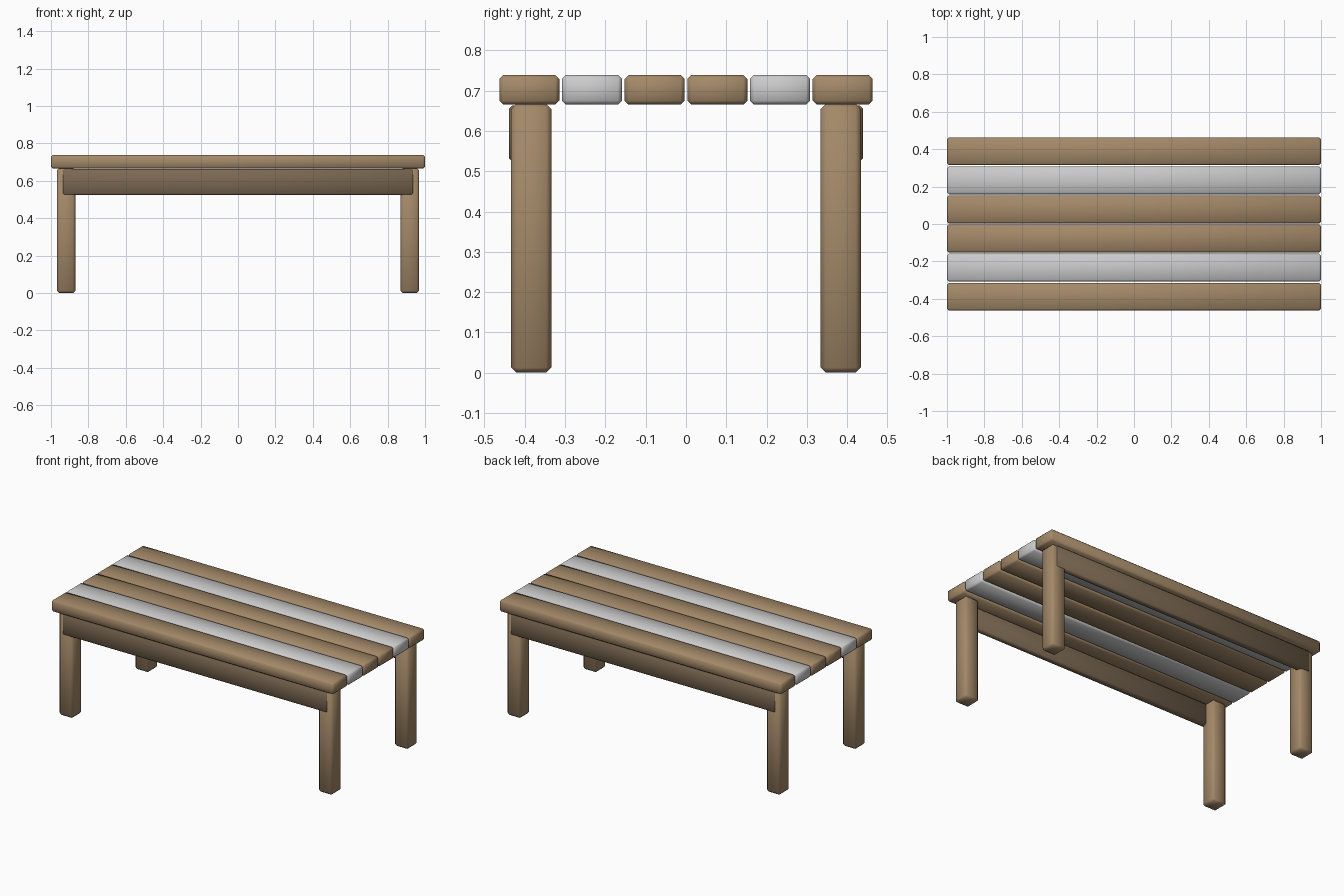
import bpy
import bmesh

if "Cube" in bpy.data.objects:
    bpy.data.objects.remove(bpy.data.objects["Cube"])


def paint(name, rgb):
    mat = bpy.data.materials.new(name)
    mat.diffuse_color = (*rgb, 1)
    mat.use_nodes = True
    mat.node_tree.nodes["Principled BSDF"].inputs["Base Color"].default_value = mat.diffuse_color
    return mat


wood = paint("wood", (0.37, 0.25, 0.14))
dark_wood = paint("dark_wood", (0.20, 0.14, 0.085))


def beam(name, low, high, mat=None, chamfer=0.012):
    """Chamfered, softly shaded box between two corners."""
    mesh = bpy.data.meshes.new(name)
    bm = bmesh.new()
    bmesh.ops.create_cube(bm, size=1)
    for v in bm.verts:
        v.co = [(a + b) / 2 + c * (b - a) for a, b, c in zip(low, high, v.co)]
    bmesh.ops.bevel(bm, geom=bm.edges[:], offset=chamfer, segments=1, affect='EDGES')
    for f in bm.faces:
        f.smooth = True
    bm.to_mesh(mesh)
    bm.free()
    if mat:
        mesh.materials.append(mat)
    obj = bpy.data.objects.new(name, mesh)
    bpy.context.collection.objects.link(obj)
    return obj


# Table top: six planks, the second and fifth unpainted
for i in range(6):
    y = (i - 2.5) * 0.1555
    beam(f"top_plank_{i + 1}", (-1, y - 0.0745, 0.665), (1, y + 0.0745, 0.739),
         None if i in (1, 4) else wood, 0.01)

for side, sy in (("front", -1), ("back", 1)):
    # Legs
    for end, sx in (("left", -1), ("right", 1)):
        x, y = sx * 0.919, sy * 0.384
        beam(f"{side}_{end}_leg", (x - 0.05, y - 0.05, 0), (x + 0.05, y + 0.05, 0.667),
             wood, 0.013)
    # Long apron under the top
    y = sy * 0.419
    beam(f"{side}_apron", (-0.938, y - 0.02, 0.524), (0.938, y + 0.02, 0.663),
         dark_wood, 0.008)
